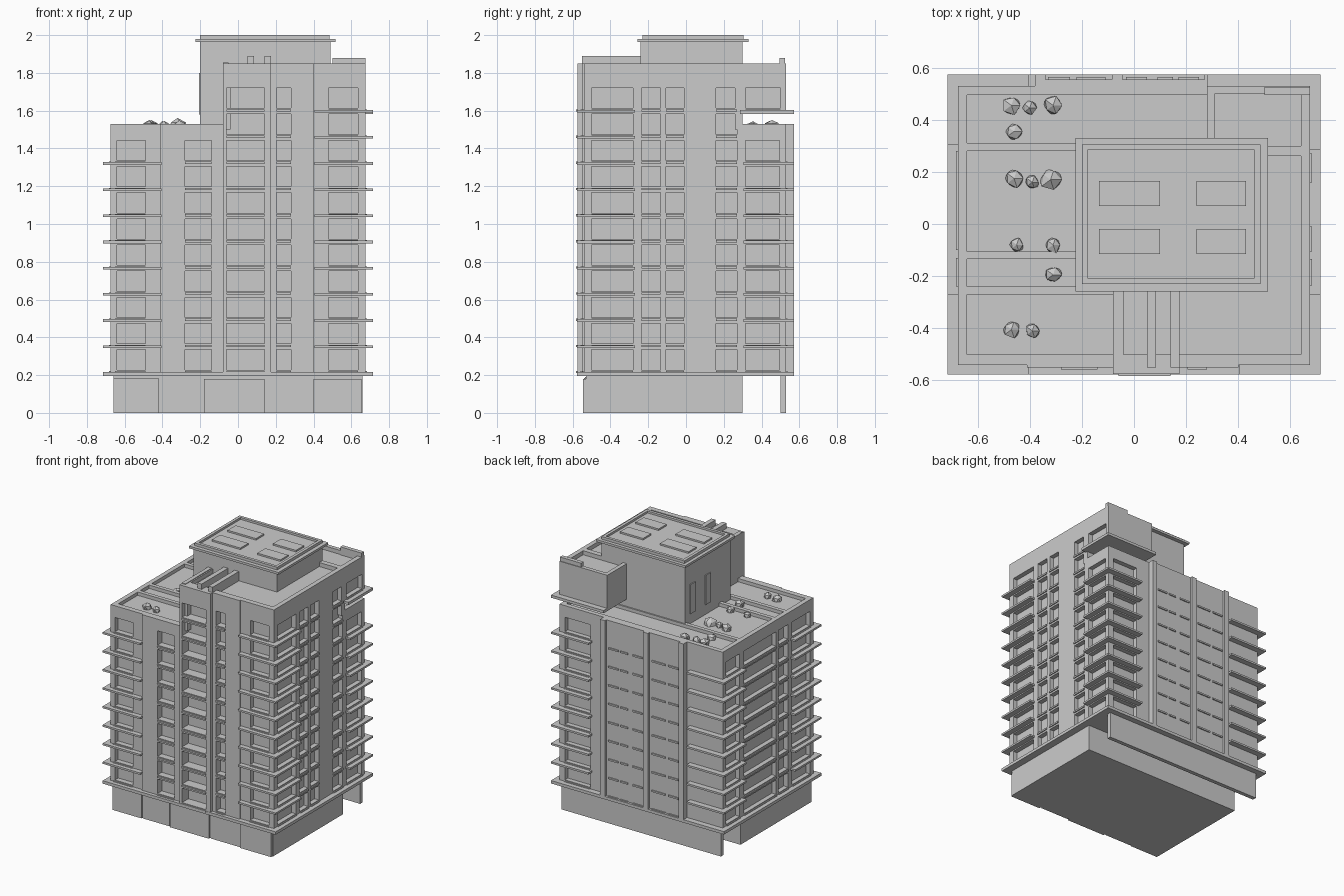
import bpy, bmesh, random
from mathutils import Vector

random.seed(4)
Z0, PITCH = 0.21, 0.1385
floors = [Z0 + PITCH * k for k in range(11)]


def boxes(name, items):
    """One object made of boxes (x0, x1, y0, y1, z0, z1)."""
    bm = bmesh.new()
    for x0, x1, y0, y1, z0, z1 in items:
        vs = bmesh.ops.create_cube(bm, size=1)["verts"]
        for v in vs:
            v.co = Vector((x1 if v.co.x > 0 else x0,
                           y1 if v.co.y > 0 else y0,
                           z1 if v.co.z > 0 else z0))
    me = bpy.data.meshes.new(name)
    bm.to_mesh(me)
    bm.free()
    ob = bpy.data.objects.new(name, me)
    bpy.context.collection.objects.link(ob)
    return ob


def wall(name, axis, face, inner, u0, u1, z0, z1, windows, levels):
    """Facade layer in front of the core: full-height piers, spandrels and sills."""
    out = []
    lip = 0.008 if face > inner else -0.008

    def add(a, b, lo, hi, f=face):
        d0, d1 = sorted((f, inner))
        out.append((d0, d1, a, b, lo, hi) if axis == "x" else (a, b, d0, d1, lo, hi))

    edge = u0
    for a, b in windows:
        add(edge, a, z0, z1)
        bottom = z0
        for fl in levels:
            add(a, b, bottom, fl + 0.018)
            add(a, b, fl, fl + 0.012, face + lip)
            bottom = fl + 0.125
        add(a, b, bottom, z1)
        edge = b
    add(edge, u1, z0, z1)
    return boxes(name, out)


def parapet(name, x0, x1, y0, y1, z0, z1, t=0.03):
    return boxes(name, [(x0, x1, y0, y0 + t, z0, z1), (x0, x1, y1 - t, y1, z0, z1),
                        (x0, x0 + t, y0 + t, y1 - t, z0, z1),
                        (x1 - t, x1, y0 + t, y1 - t, z0, z1)])


LOW, TALL, B = 1.53, 1.85, 0.2
low, tall = floors[:9], floors

# Ground floor, rear screen wall and podium slab
boxes("base", [(-0.66, 0.66, -0.53, 0.30, 0, 0.2)])
boxes("base_panels", [(-0.66, -0.42, -0.54, -0.5, 0, 0.185), (-0.41, -0.19, -0.535, -0.5, 0, 0.19),
                      (-0.18, 0.14, -0.545, -0.5, 0, 0.18), (0.15, 0.39, -0.535, -0.5, 0, 0.19),
                      (0.40, 0.655, -0.545, -0.5, 0, 0.18)])
boxes("rear_screen_wall", [(-0.66, 0.66, 0.50, 0.53, 0, 0.2)])
boxes("podium_slab", [(-0.715, 0.715, -0.577, 0.573, 0.195, 0.217)])

# Recessed inner volumes, seen behind the windows
boxes("low_core", [(-0.64, 0.64, -0.50, 0.495, B, 1.505)])
boxes("tall_core", [(-0.05, 0.64, -0.50, 0.28, 1.45, 1.82)])

# Front facade
wall("front_left_wall", "y", -0.54, -0.5, -0.675, -0.41, B, LOW, [(-0.65, -0.49)], low)
wall("front_left_strip", "y", -0.55, -0.5, -0.41, -0.08, B, LOW, [(-0.28, -0.14)], low)
wall("front_shaft", "y", -0.575, -0.5, -0.08, 0.175, B, TALL, [(-0.06, 0.14)], tall)
wall("front_right_strip", "y", -0.55, -0.5, 0.175, 0.40, B, TALL, [(0.205, 0.28)], tall)
wall("front_right_wall", "y", -0.54, -0.5, 0.40, 0.675, B, TALL, [(0.48, 0.635)], tall)

# Right facade
wall("right_wall", "x", 0.675, 0.64, -0.54, 0.30, B, TALL,
     [(-0.50, -0.28), (-0.235, -0.135), (-0.105, -0.01), (0.16, 0.27)], tall)
wall("right_rear_wall", "x", 0.675, 0.64, 0.30, 0.53, B, LOW, [(0.315, 0.50)], low)

# Left facade
wall("left_wall", "x", -0.675, -0.64, -0.54, 0.53, B, LOW,
     [(-0.50, -0.29), (-0.24, -0.13), (-0.10, 0.28), (0.33, 0.49)], low)

# Back facade
wall("back_right_wall", "y", 0.53, 0.495, 0.31, 0.675, B, LOW, [(0.42, 0.63)], low)
wall("back_middle_wall", "y", 0.555, 0.495, -0.36, 0.31, B, LOW,
     [(0.17, 0.25), (0.09, 0.15), (-0.03, 0.05), (-0.22, -0.11), (-0.33, -0.245)], low)
wall("back_left_wall", "y", 0.53, 0.495, -0.675, -0.36, B, LOW, [], low)
boxes("back_piers", [(x, x + 0.04, 0.53, 0.573, B, LOW) for x in (0.27, -0.085, -0.38)])

# Upper block closing walls and projecting rear room
boxes("upper_side_walls", [(-0.08, -0.04, -0.54, -0.24, 1.5, TALL),
                           (0.45, 0.675, 0.26, 0.30, 1.5, TALL)])
boxes("rear_room", [(0.28, 0.64, 0.28, 0.53, 1.6, 1.82)])
wall("rear_room_side", "x", 0.675, 0.64, 0.30, 0.53, 1.6, TALL, [(0.315, 0.50)], [floors[10]])
boxes("rear_room_parapet", [(0.28, 0.675, 0.50, 0.53, 1.6, TALL), (0.28, 0.31, 0.30, 0.53, 1.6, TALL),
                            (0.50, 0.675, 0.495, 0.525, 1.82, 1.88)])
boxes("rear_room_slab", [(0.28, 0.715, 0.285, 0.573, 1.583, 1.603)])

# Wrap-around corner balconies
for name, sx, y0, y1, levels in (("front_left", -1, -0.577, -0.27, low),
                                 ("front_right", 1, -0.577, -0.27, tall),
                                 ("back_left", -1, 0.305, 0.573, low),
                                 ("back_right", 1, 0.305, 0.573, low)):
    xa, xb = sorted((sx * 0.405, sx * 0.715))
    boxes(name + "_balconies", [(xa, xb, y0, y1, f - 0.005, f + 0.009) for f in levels[1:]])

# Low roof dividers
boxes("low_roof_dividers", [(-0.65, -0.2, -0.135, -0.105, 1.5, LOW),
                            (-0.65, -0.08, -0.27, -0.24, 1.5, LOW),
                            (-0.65, 0.65, 0.28, 0.31, 1.5, LOW)])

# Front shaft roof fins
boxes("roof_fins", [(x, x + 0.035, -0.55, -0.24, 1.8, 1.89) for x in (0.05, 0.14)]
      + [(-0.08, -0.05, -0.55, -0.24, 1.8, 1.855)])

# Penthouse with flat overhanging roof
boxes("penthouse", [(-0.20, 0.49, -0.24, 0.30, 1.5, 1.97)])
boxes("penthouse_vents", [(-0.207, -0.19, y, y + 0.06, 1.58, 1.80) for y in (0.18, 0.0)])
boxes("penthouse_eaves", [(-0.225, 0.515, -0.258, 0.33, 1.963, 1.98)])
boxes("penthouse_roof", [(-0.20, 0.485, -0.23, 0.305, 1.975, 1.985)])
parapet("penthouse_rim", -0.20, 0.485, -0.23, 0.305, 1.975, 2.0, 0.022)
boxes("roof_hatches", [(x, x + w, y, y + 0.095, 1.98, 1.997)
                       for x, w in ((-0.135, 0.235), (0.24, 0.19)) for y in (0.07, -0.115)])

# Faceted roof garden shrubs
for i, (x, y, r) in enumerate(((-0.47, 0.455, 0.04), (-0.40, 0.445, 0.03), (-0.31, 0.455, 0.04),
                               (-0.46, 0.355, 0.035), (-0.46, 0.175, 0.04), (-0.39, 0.16, 0.03),
                               (-0.32, 0.17, 0.045), (-0.45, -0.08, 0.03), (-0.31, -0.08, 0.035),
                               (-0.31, -0.195, 0.035), (-0.47, -0.405, 0.038), (-0.39, -0.41, 0.03))):
    bm = bmesh.new()
    bmesh.ops.create_icosphere(bm, subdivisions=1, radius=r)
    for v in bm.verts:
        v.co *= random.uniform(0.8, 1.1)
    me = bpy.data.meshes.new("shrub")
    bm.to_mesh(me)
    bm.free()
    ob = bpy.data.objects.new(f"roof_shrub_{i + 1}", me)
    ob.location = (x, y, 1.515)
    bpy.context.collection.objects.link(ob)
